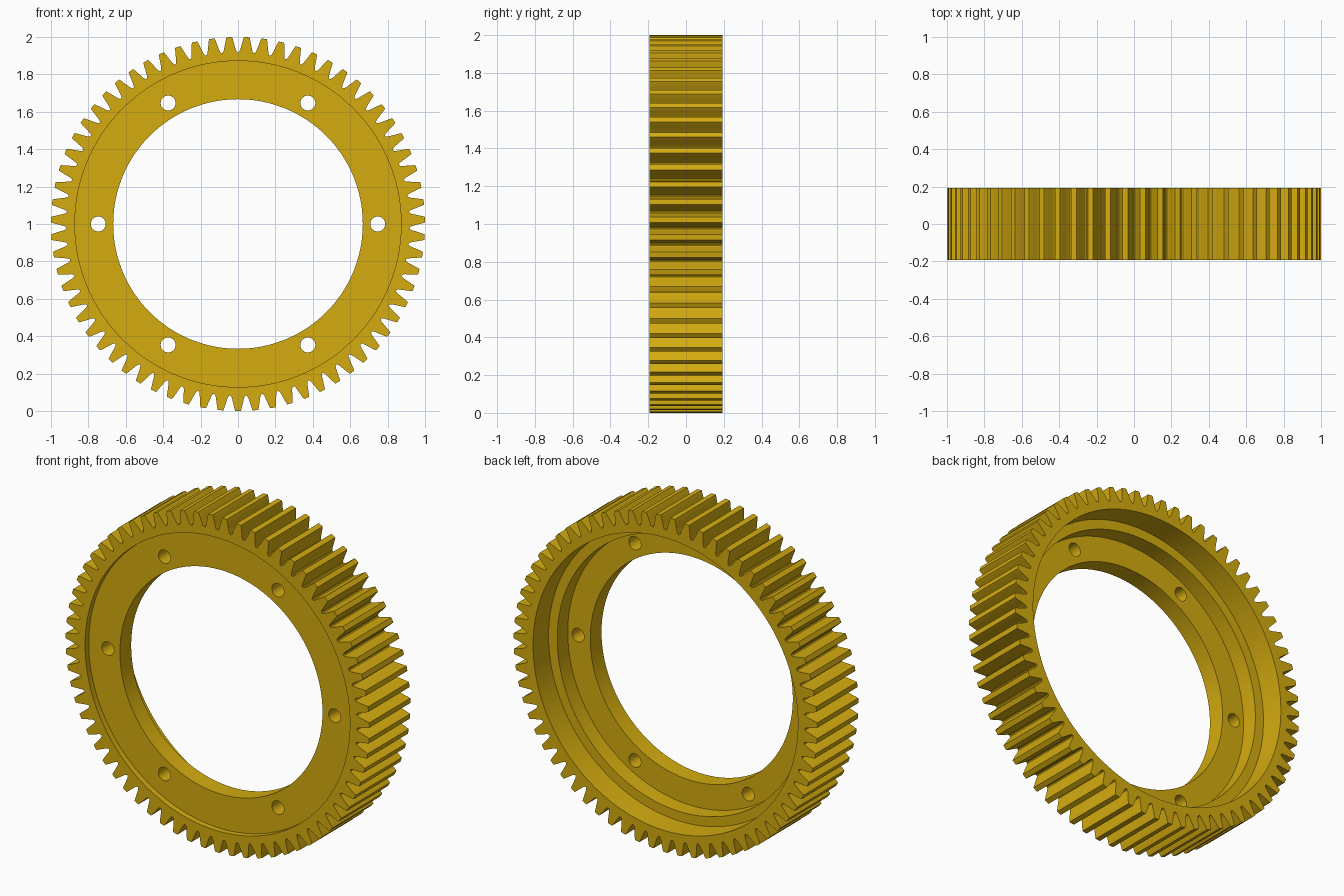
import bpy, bmesh, math

cube = bpy.data.objects.get("Cube")
if cube:
    bpy.data.objects.remove(cube, do_unlink=True)

TEETH = 67
HOLES = 6
HALF_WIDTH = 0.193

# Single brass-like colour
brass = bpy.data.materials.new("golden_yellow")
colour = (0.66, 0.41, 0.005, 1)
brass.diffuse_color = colour
brass.use_nodes = True
brass.node_tree.nodes["Principled BSDF"].inputs["Base Color"].default_value = colour

# Half a tooth from tip to gap: (fraction of a pitch, radius)
half = [(0.0, 1.0), (0.155, 1.0), (0.185, 0.993), (0.25, 0.97),
        (0.31, 0.95), (0.37, 0.931), (0.43, 0.92)]
tooth = [(-t, r) for t, r in reversed(half[1:])] + half + [(0.5, 0.917)]
pitch = math.tau / TEETH
outline = [(-math.pi / 2 + (i + t) * pitch, r)
           for i in range(TEETH) for t, r in tooth]

# Stepped inner section from front to back: (radius, y)
section = [(0.872, -HALF_WIDTH), (0.872, -0.158),
           (0.667, -0.158), (0.667, -0.052),
           (0.815, -0.052), (0.815, 0.047),
           (0.872, 0.047), (0.872, HALF_WIDTH)]


def ring(bm, points, y):
    return [bm.verts.new((r * math.cos(a), y, 1 + r * math.sin(a)))
            for a, r in points]


def finish(name, bm):
    bmesh.ops.recalc_face_normals(bm, faces=bm.faces)
    mesh = bpy.data.meshes.new(name)
    bm.to_mesh(mesh)
    bm.free()
    mesh.materials.append(brass)
    obj = bpy.data.objects.new(name, mesh)
    bpy.context.collection.objects.link(obj)
    return obj


# Gear body: toothed rim joined to the stepped inner rings
bm = bmesh.new()
rings = [ring(bm, outline, -HALF_WIDTH)]
rings += [ring(bm, [(a, r) for a, _ in outline], y) for r, y in section]
rings.append(ring(bm, outline, HALF_WIDTH))
for first, second in zip(rings, rings[1:] + rings[:1]):
    for i in range(len(outline)):
        bm.faces.new((first[i - 1], first[i], second[i], second[i - 1]))
gear = finish("ring_gear", bm)

# Bolt hole cutters
bm = bmesh.new()
for i in range(HOLES):
    angle = i * math.tau / HOLES
    cx, cz = 0.747 * math.cos(angle), 1 + 0.747 * math.sin(angle)
    ends = []
    for y in (-0.3, 0.3):
        ends.append([bm.verts.new((cx + 0.04 * math.cos(k * math.tau / 32), y,
                                   cz + 0.04 * math.sin(k * math.tau / 32)))
                     for k in range(32)])
        bm.faces.new(ends[-1])
    for k in range(32):
        bm.faces.new((ends[0][k - 1], ends[0][k], ends[1][k], ends[1][k - 1]))
cutter = finish("bolt_hole_cutter", bm)
cutter.hide_render = True

# Cut the holes and discard the cutter
cut = gear.modifiers.new("bolt_holes", "BOOLEAN")
cut.operation = "DIFFERENCE"
cut.solver = "EXACT"
cut.object = cutter
bpy.ops.object.select_all(action="DESELECT")
gear.select_set(True)
bpy.context.view_layer.objects.active = gear
bpy.ops.object.modifier_apply(modifier=cut.name)
bpy.data.objects.remove(cutter, do_unlink=True)
bpy.ops.object.shade_smooth_by_angle(angle=math.radians(25))
